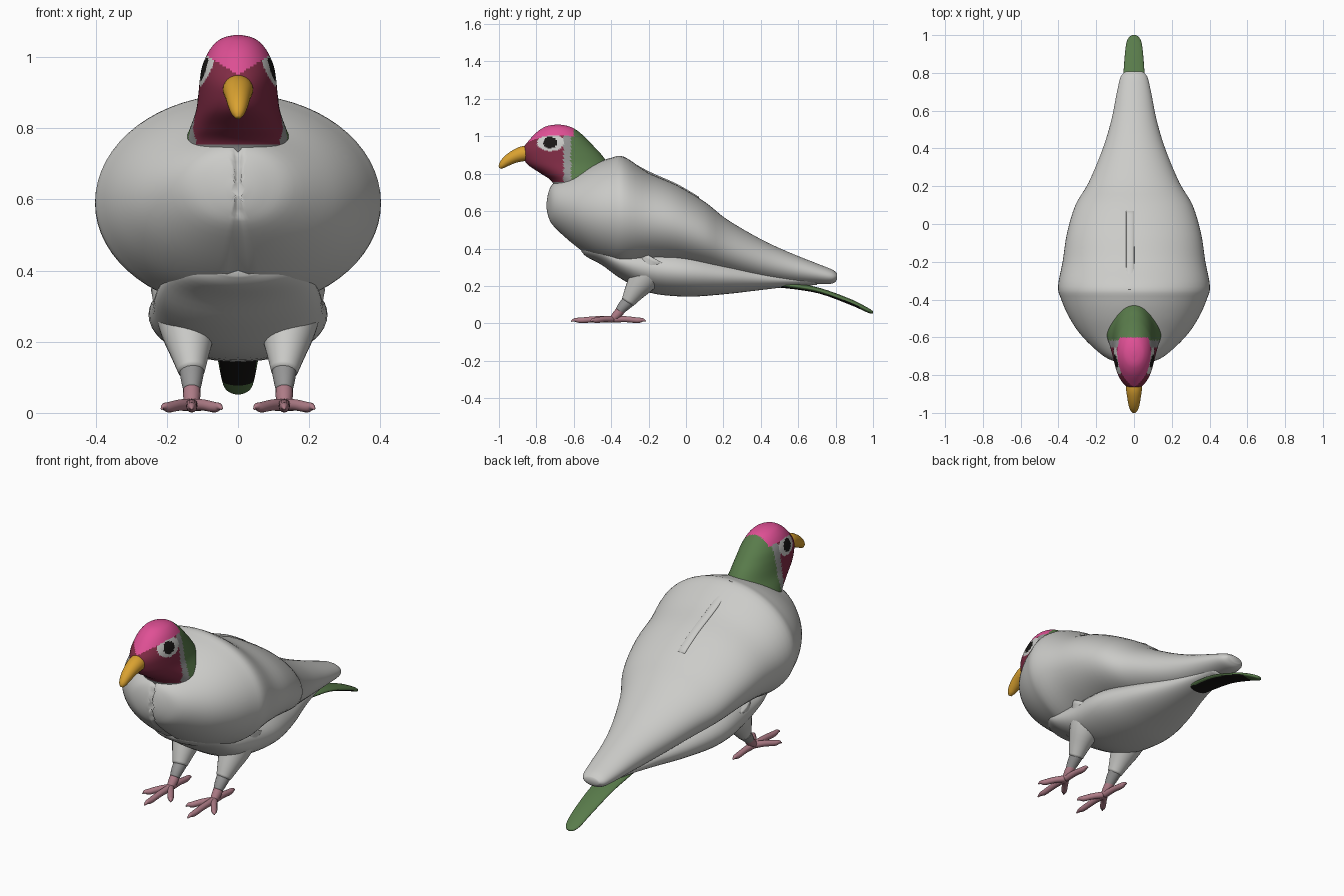
import bpy, bmesh, math
from mathutils import Vector

if "Cube" in bpy.data.objects:
    bpy.data.objects.remove(bpy.data.objects["Cube"])


def material(name, r, g, b):
    m = bpy.data.materials.new(name)
    m.diffuse_color = (r, g, b, 1)
    m.use_nodes = True
    m.node_tree.nodes["Principled BSDF"].inputs["Base Color"].default_value = m.diffuse_color
    return m


LIGHT = material("light grey", .60, .60, .58)
GREY = material("mid grey", .30, .30, .30)
PINK = material("bright pink", .74, .08, .30)
CRIMSON = material("crimson", .22, .025, .06)
GREEN = material("green", .10, .20, .07)
YELLOW = material("beak yellow", .70, .36, .03)
BLACK = material("near black", .010, .009, .008)
ROSE = material("foot pink", .42, .20, .24)


def smooth_rows(rows, n):
    """Catmull-Rom interpolation of rows of numbers, n steps per span."""
    out = []
    for i in range(len(rows) - 1):
        a, b = rows[max(i - 1, 0)], rows[i]
        c, d = rows[i + 1], rows[min(i + 2, len(rows) - 1)]
        for k in range(n):
            t = k / n
            out.append([.5 * (2 * q + (r - p) * t + (2 * p - 5 * q + 4 * r - s) * t * t
                              + (3 * q - p - 3 * r + s) * t ** 3)
                        for p, q, r, s in zip(a, b, c, d)])
    out.append(list(rows[-1]))
    return out


def loft(name, rings, mats, segs=32, rule=None, tweak=None):
    """Skin elliptical rings (centre, axis u, axis v); rule picks a material per face."""
    bm = bmesh.new()
    loops = []
    for c, u, v in rings:
        loop = []
        for i in range(segs):
            a = 2 * math.pi * i / segs
            p = c + u * math.cos(a) + v * math.sin(a)
            loop.append(bm.verts.new(tweak(p) if tweak else p))
        loops.append(loop)
    for l0, l1 in zip(loops, loops[1:]):
        for i in range(segs):
            j = (i + 1) % segs
            bm.faces.new((l0[i], l0[j], l1[j], l1[i]))
    bm.faces.new(loops[0])
    bm.faces.new(loops[-1])
    bmesh.ops.recalc_face_normals(bm, faces=bm.faces)
    bm.normal_update()
    for f in bm.faces:
        f.smooth = True
        if rule:
            f.material_index = rule(f.calc_center_median(), f.normal)
    me = bpy.data.meshes.new(name)
    bm.to_mesh(me)
    bm.free()
    for m in mats:
        me.materials.append(m)
    ob = bpy.data.objects.new(name, me)
    bpy.context.collection.objects.link(ob)
    return ob


def y_loft(name, rows, mats, n=4, **kw):
    """Rows of (y, top, bottom, half width): upright slices along y."""
    rings = [(Vector((0, y, (t + b) / 2)), Vector((w, 0, 0)), Vector((0, 0, (t - b) / 2)))
             for y, t, b, w in smooth_rows(rows, n)]
    return loft(name, rings, mats, **kw)


def tube(name, rows, mat, n=4, segs=16, flat=1.0):
    """Rows of (x, y, z, radius): round tube along a path; flat scales its width."""
    rows = smooth_rows(rows, n)
    pts = [Vector(r[:3]) for r in rows]
    rings = []
    for i, p in enumerate(pts):
        d = (pts[min(i + 1, len(pts) - 1)] - pts[max(i - 1, 0)]).normalized()
        u = d.cross(Vector((0, .6, .8)) if abs(d.x) > .5 else Vector((1, 0, 0))).normalized()
        v = d.cross(u)
        rings.append((p, u * rows[i][3], v * rows[i][3] * flat))
    return loft(name, rings, [mat], segs=segs)


# Breast and folded wings, with a shallow crease down the breast
def breast_crease(p):
    if p.y < -.35 and abs(p.x) < .008 and p.z < .75:
        c = Vector((0, -.3, .57))
        return c + (p - c) * .97
    return p


y_loft("breast_and_wings", [
    (-.745, .65, .61, .02), (-.733, .71, .56, .08), (-.70, .755, .51, .16),
    (-.60, .80, .42, .27), (-.50, .85, .35, .34), (-.40, .885, .305, .385),
    (-.33, .89, .29, .402), (-.20, .805, .31, .378), (-.05, .74, .31, .355),
    (.10, .65, .285, .31), (.22, .555, .258, .24), (.40, .45, .228, .165),
    (.55, .38, .215, .12), (.70, .32, .21, .09), (.78, .288, .212, .07),
    (.807, .268, .232, .045)], [LIGHT], segs=64, tweak=breast_crease)

# Small overlap where one wing lies on the other
fold = [(-.35, .888), (-.20, .805), (-.05, .738), (.07, .668)]
loft("wing_fold", [(Vector((-.02, y, z)), Vector((.022, 0, 0)), Vector((0, 0, .008)))
                   for y, z in smooth_rows(fold, 4)], [LIGHT], segs=12)

# Belly under the wings
y_loft("belly", [
    (-.56, .42, .385, .05), (-.53, .44, .355, .13), (-.45, .45, .312, .20),
    (-.35, .42, .24, .23), (-.20, .42, .165, .24), (0, .40, .143, .25),
    (.20, .35, .155, .20), (.40, .30, .178, .125), (.55, .27, .195, .08),
    (.70, .26, .205, .05)], [LIGHT], segs=48)


# Tail, dark on the underside
def tail_rule(c, n):
    return 1 if n.z < -.3 and c.y < .93 and abs(c.x) < .05 else 0


y_loft("tail", [
    (.45, .225, .195, .05), (.58, .215, .182, .06), (.72, .188, .157, .06),
    (.88, .130, .098, .050), (.96, .090, .062, .040), (.99, .072, .052, .025),
    (1.0, .064, .054, .008)], [GREEN, BLACK], rule=tail_rule)


# Head and neck: level slices of (z, front y, back y, half width)
def head_rule(c, n):
    eye = math.hypot((c.y + .727) / .036, (c.z - .967) / .031)
    patch = math.hypot((c.y + .725) / .072, (c.z - .967) / .047)
    if abs(c.x) > .03 and eye < 1:
        return 5
    if c.y < -.60 and c.z > .95 + .62 * abs(c.x):
        return 2
    if abs(c.x) > .03 and patch < 1:
        return 0
    if c.y > -.615:
        return 4
    if c.y < -.655 and c.z > .755:
        return 3
    return 1


head = [(.68, -.70, -.36, .16), (.755, -.715, -.37, .152), (.80, -.775, -.39, .135),
        (.85, -.848, -.415, .118), (.90, -.872, -.45, .111), (.94, -.868, -.487, .107),
        (.98, -.838, -.525, .099), (1.02, -.80, -.568, .08), (1.045, -.765, -.605, .058),
        (1.057, -.735, -.64, .035), (1.062, -.70, -.67, .010)]
loft("head_and_neck", [(Vector((0, (f + b) / 2, z)), Vector((w, 0, 0)),
                        Vector((0, (b - f) / 2, 0)))
                       for z, f, b, w in smooth_rows(head, 7)],
     [LIGHT, GREY, PINK, CRIMSON, GREEN, BLACK], segs=112, rule=head_rule)

# Beak
tube("beak", [(0, -.83, .912, .040), (0, -.875, .906, .040), (0, -.92, .890, .034),
              (0, -.96, .866, .027), (0, -.985, .843, .018), (0, -.994, .829, .007)],
     YELLOW, segs=24, flat=1.05)

# Legs and feet
for side, s in (("left", 1), ("right", -1)):
    tube(side + "_thigh", [(s * .135, -.17, .34, .11), (s * .14, -.22, .25, .085),
                           (s * .135, -.275, .17, .056), (s * .13, -.31, .115, .037)],
         LIGHT, segs=24)
    tube(side + "_ankle", [(s * .13, -.30, .125, .036), (s * .13, -.335, .09, .030),
                           (s * .13, -.355, .065, .024)], GREY)
    tube(side + "_shank", [(s * .13, -.345, .075, .024), (s * .13, -.37, .045, .024),
                           (s * .13, -.395, .020, .018)], ROSE)
    for toe, dx, dy in (("middle", 0, -.225), ("outer", .085, -.12),
                        ("inner", -.085, -.12), ("back", 0, .175)):
        x, y = s * .13, -.39
        tube(f"{side}_{toe}_toe",
             [(x, y, .022, .018), (x + s * dx * .4, y + dy * .4, .022, .016),
              (x + s * dx * .75, y + dy * .75, .016, .015),
              (x + s * dx * .9, y + dy * .9, .018, .010),
              (x + s * dx, y + dy, .011, .003)], ROSE, segs=12)
